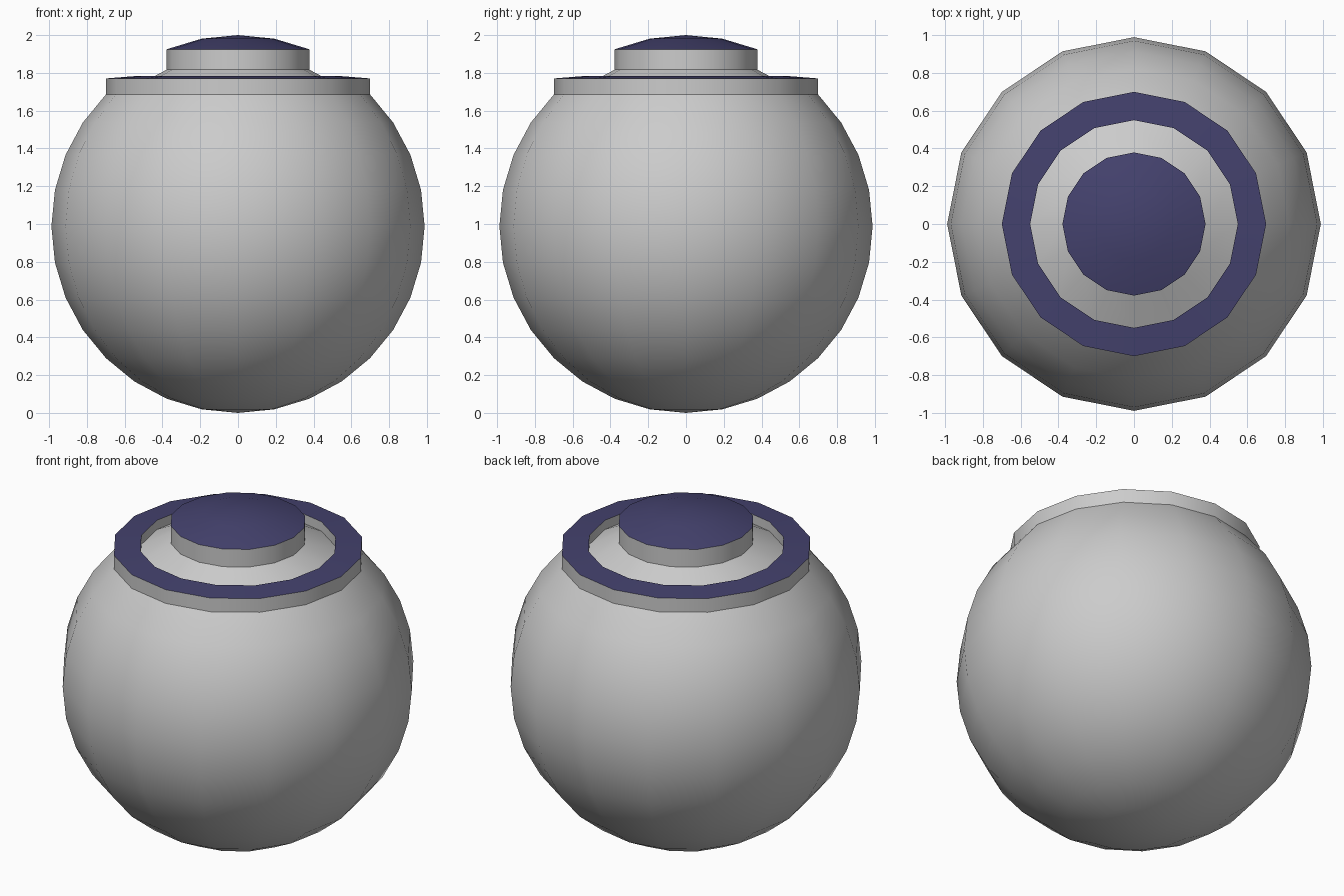
import bpy, bmesh
from math import sin, cos, pi

if "Cube" in bpy.data.objects:
    bpy.data.objects.remove(bpy.data.objects["Cube"])

SIDES, R, CZ = 16, 0.988, 0.988
STEP = 0.084   # height of the raised collar and depth of the groove

navy = bpy.data.materials.new("navy")
navy.diffuse_color = (0.058, 0.054, 0.155, 1)
navy.use_nodes = True
navy.node_tree.nodes["Principled BSDF"].inputs["Base Color"].default_value = navy.diffuse_color


def sphere_pt(k, lift=0.0):
    """Profile point k sixteenths of the way down from the pole."""
    a = pi * k / 16
    return (R * sin(a), CZ + R * cos(a) + lift)


def lathe(name, profile, navy_rows=()):
    """Turn a profile listed from top or inside to bottom or outside."""
    bm = bmesh.new()
    rings = []
    for r, z in profile:
        if r < 1e-4:
            rings.append([bm.verts.new((0, 0, z))] * SIDES)
        else:
            rings.append([bm.verts.new((r * cos(2 * pi * i / SIDES),
                                        r * sin(2 * pi * i / SIDES), z))
                          for i in range(SIDES)])
    for row, (a, b) in enumerate(zip(rings, rings[1:])):
        for i in range(SIDES):
            j = (i + 1) % SIDES
            loop = list(dict.fromkeys((a[i], b[i], b[j], a[j])))
            bm.faces.new(loop).material_index = int(row in navy_rows)
    me = bpy.data.meshes.new(name)
    bm.to_mesh(me)
    bm.free()
    me.materials.append(None)
    me.materials.append(navy)
    ob = bpy.data.objects.new(name, me)
    bpy.context.collection.objects.link(ob)
    bpy.ops.object.select_all(action='DESELECT')
    ob.select_set(True)
    bpy.context.view_layer.objects.active = ob
    bpy.ops.object.shade_smooth_by_angle(angle=pi / 6)
    return ob


r2, r3, r4 = (sphere_pt(k)[0] for k in (2, 3, 4))
groove_in = sphere_pt(2, -STEP)
groove_out = sphere_pt(3, -STEP)
collar_z = sphere_pt(4, STEP)[1]

# Round body below the collar
lathe("body", [sphere_pt(k) for k in range(4, 17)])

# Raised collar with a coloured top
lathe("collar", [groove_out, (r3, collar_z + 0.012), (r4, collar_z), sphere_pt(4)],
      navy_rows=(1,))

# Sunken groove between button and collar
lathe("groove", [groove_in, groove_out])

# Raised button with a coloured dome
lathe("button", [sphere_pt(k, 0.024) for k in range(3)] + [groove_in],
      navy_rows=(0, 1))
